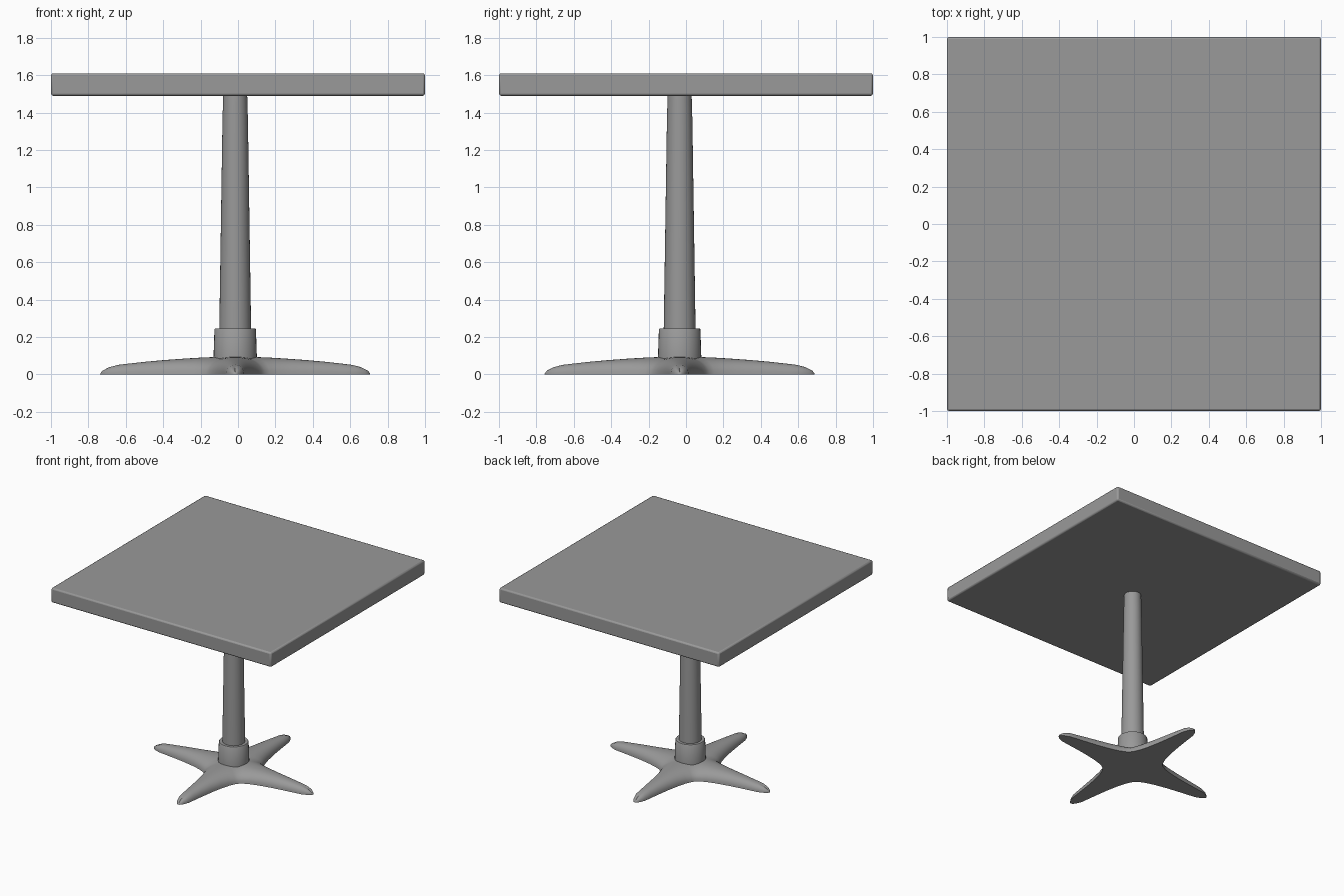
import bpy, bmesh, math
from mathutils import Matrix, Vector

if "Cube" in bpy.data.objects:
    bpy.data.objects.remove(bpy.data.objects["Cube"])

CX, CY = -0.015, -0.034   # pedestal axis

# One dark grey for the whole table
GREY = bpy.data.materials.new("dark_grey")
GREY.diffuse_color = (0.32, 0.32, 0.32, 1)
GREY.use_nodes = True
GREY.node_tree.nodes["Principled BSDF"].inputs["Base Color"].default_value = GREY.diffuse_color


def finish(name, bm, loc, angle=35):
    bmesh.ops.remove_doubles(bm, verts=bm.verts, dist=1e-5)
    bmesh.ops.recalc_face_normals(bm, faces=bm.faces)
    me = bpy.data.meshes.new(name)
    bm.to_mesh(me)
    bm.free()
    me.materials.append(GREY)
    ob = bpy.data.objects.new(name, me)
    ob.location = loc
    bpy.context.collection.objects.link(ob)
    bpy.ops.object.select_all(action='DESELECT')
    ob.select_set(True)
    bpy.context.view_layer.objects.active = ob
    bpy.ops.object.shade_smooth_by_angle(angle=math.radians(angle))
    return ob


def lathe(name, profile, sides=32):
    bm = bmesh.new()
    rings = [[bm.verts.new((r * math.cos(2 * math.pi * i / sides),
                            r * math.sin(2 * math.pi * i / sides), z))
              for i in range(sides)] for r, z in profile]
    for a, b in zip(rings, rings[1:]):
        for i in range(sides):
            j = (i + 1) % sides
            bm.faces.new((a[i], a[j], b[j], b[i]))
    bm.faces.new(rings[0])
    bm.faces.new(rings[-1])
    return finish(name, bm, (CX, CY, 0))


# Square table top with softened edges
bm = bmesh.new()
bmesh.ops.create_cube(bm, size=1, matrix=Matrix.Diagonal((2, 2, 0.12, 1)))
top = finish("table_top", bm, (0, 0, 1.55))
bev = top.modifiers.new("edge", 'BEVEL')
bev.width, bev.segments = 0.012, 2

# Tapered column and the collar at its foot
lathe("column", [(0.085, 0.2), (0.085, 0.25), (0.068, 1.36), (0.064, 1.50)])
lathe("collar", [(0.117, 0.03), (0.116, 0.09), (0.111, 0.241), (0.107, 0.247), (0.08, 0.247)])

# Four-armed foot: (outline along, outline half width, spine along, spine height)
STATIONS = [(0.160, 0.160, 0.00, 0.095), (0.185, 0.142, 0.08, 0.094),
            (0.230, 0.122, 0.17, 0.091), (0.300, 0.102, 0.27, 0.085),
            (0.400, 0.082, 0.38, 0.077), (0.500, 0.067, 0.48, 0.068),
            (0.590, 0.055, 0.57, 0.058), (0.650, 0.047, 0.62, 0.052),
            (0.695, 0.030, 0.66, 0.041), (0.718, 0.012, 0.69, 0.026),
            (0.722, 0.000, 0.705, 0.013)]
STEPS = 8
bm = bmesh.new()
for arm in range(4):
    rot = Matrix.Rotation(arm * math.pi / 2, 3, 'Z')
    for side in (1, -1):
        grid = []
        for along, half, spine, height in STATIONS:
            row = []
            for k in range(STEPS + 1):
                t = k / STEPS * math.pi / 2
                c, s = max(math.cos(t), 0) ** 0.9, math.sin(t) ** 0.9
                p = Vector((spine + (along - spine) * c, side * half * c, height * s))
                row.append(bm.verts.new(rot @ p))
            grid.append(row)
        for a, b in zip(grid, grid[1:]):
            for k in range(STEPS):
                bm.faces.new((a[k], b[k], b[k + 1], a[k + 1]))
bmesh.ops.remove_doubles(bm, verts=bm.verts, dist=1e-5)
rim = [e for e in bm.edges if e.is_boundary]
bmesh.ops.holes_fill(bm, edges=rim, sides=0)   # flat underside
finish("star_foot", bm, (CX, CY, 0), 50)
